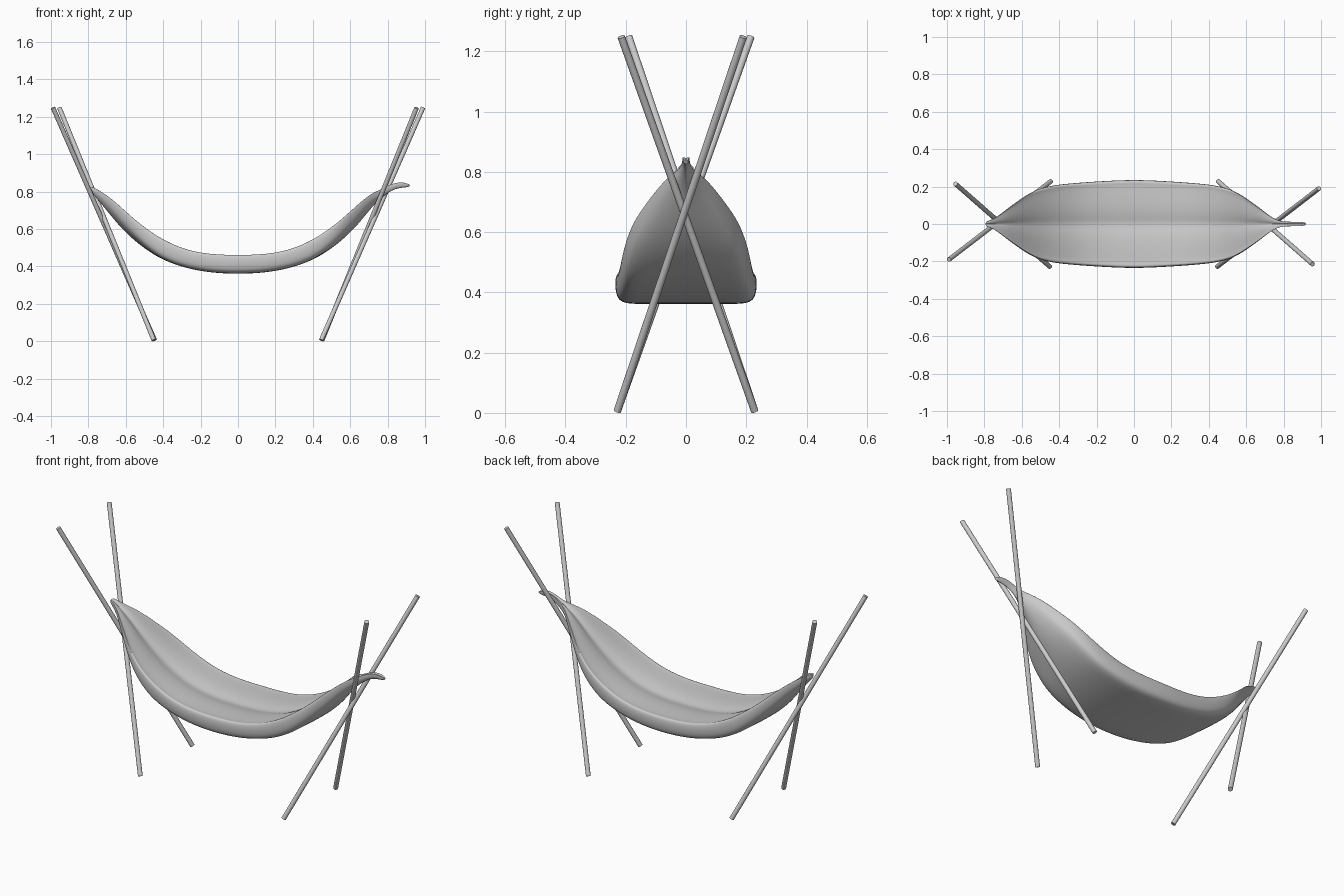
import bpy, bmesh, math
from mathutils import Vector

if "Cube" in bpy.data.objects:
    bpy.data.objects.remove(bpy.data.objects["Cube"])

R = 0.0125


def pole(name, a, b):
    a, b = Vector(a), Vector(b)
    d = b - a
    bpy.ops.mesh.primitive_cylinder_add(vertices=16, radius=R, depth=d.length, location=(a + b) / 2)
    ob = bpy.context.object
    ob.name = name
    ob.rotation_euler = d.to_track_quat('Z', 'Y').to_euler()
    bpy.ops.object.shade_smooth_by_angle()


# Crossed poles, the two ends being half-turn copies of each other
for s, side in ((1, "right"), (-1, "left")):
    pole(side + "_pole_a", (s * 0.445, s * -0.228, 0.006), (s * 0.989, s * 0.19, 1.248))
    pole(side + "_pole_b", (s * 0.45, s * 0.228, 0.006), (s * 0.955, s * -0.215, 1.248))

# Cloth stations: x, half width, bottom z, rim z
half = [(0.0, 0.237, 0.36, 0.464), (0.14, 0.231, 0.365, 0.466), (0.28, 0.222, 0.390, 0.490),
        (0.40, 0.212, 0.434, 0.545), (0.48, 0.197, 0.482, 0.597), (0.55, 0.172, 0.535, 0.652),
        (0.62, 0.124, 0.600, 0.715), (0.68, 0.080, 0.672, 0.768), (0.73, 0.040, 0.733, 0.800)]
left_end = [(0.765, 0.020, 0.775, 0.822), (0.795, 0.014, 0.808, 0.830)]
right_end = [(0.77, 0.018, 0.770, 0.815), (0.81, 0.012, 0.800, 0.838), (0.85, 0.012, 0.818, 0.850),
             (0.89, 0.012, 0.822, 0.850), (0.92, 0.007, 0.826, 0.838)]
stations = [(-x, w, b, t) for x, w, b, t in reversed(half[1:] + left_end)] + half + right_end

# Closed cross-section: flat outer floor and upright sides, two soft inner lobes meeting at a centre fold
outer = [(0.17, 0.0), (0.36, 0.0), (0.55, 0.0), (0.72, 0.0), (0.88, 0.03),
         (0.97, 0.17), (1.0, 0.5), (1.0, 0.78), (0.975, 1.0)]
inner = [(0.9, 0.95), (0.75, 0.95), (0.55, 0.95), (0.36, 0.93), (0.17, 0.87)]
loop = outer + inner
section = [(0, 0.0)] + loop + [(0, 0.76)] + [(-u, v) for u, v in reversed(loop)]

bm = bmesh.new()
rows = []
for x, w, zb, zt in stations:
    k = min(1, max(0, (abs(x) - 0.42) / 0.3)) * 0.5
    row = []
    for u, v in section:
        v2 = v * (1 - k) + k * max(abs(u) ** 2, v)
        row.append(bm.verts.new((x, w * u, zb + (zt - zb) * v2)))
    rows.append(row)
n = len(section)
for a, b in zip(rows, rows[1:]):
    for i in range(n):
        j = (i + 1) % n
        bm.faces.new((a[i], b[i], b[j], a[j]))
bm.faces.new(rows[0])
bm.faces.new(rows[-1])
bmesh.ops.recalc_face_normals(bm, faces=bm.faces)
for f in bm.faces:
    f.smooth = True
me = bpy.data.meshes.new("hammock_cloth")
bm.to_mesh(me)
bm.free()
cloth = bpy.data.objects.new("hammock_cloth", me)
bpy.context.collection.objects.link(cloth)
sub = cloth.modifiers.new("smooth", 'SUBSURF')
sub.levels = sub.render_levels = 2
